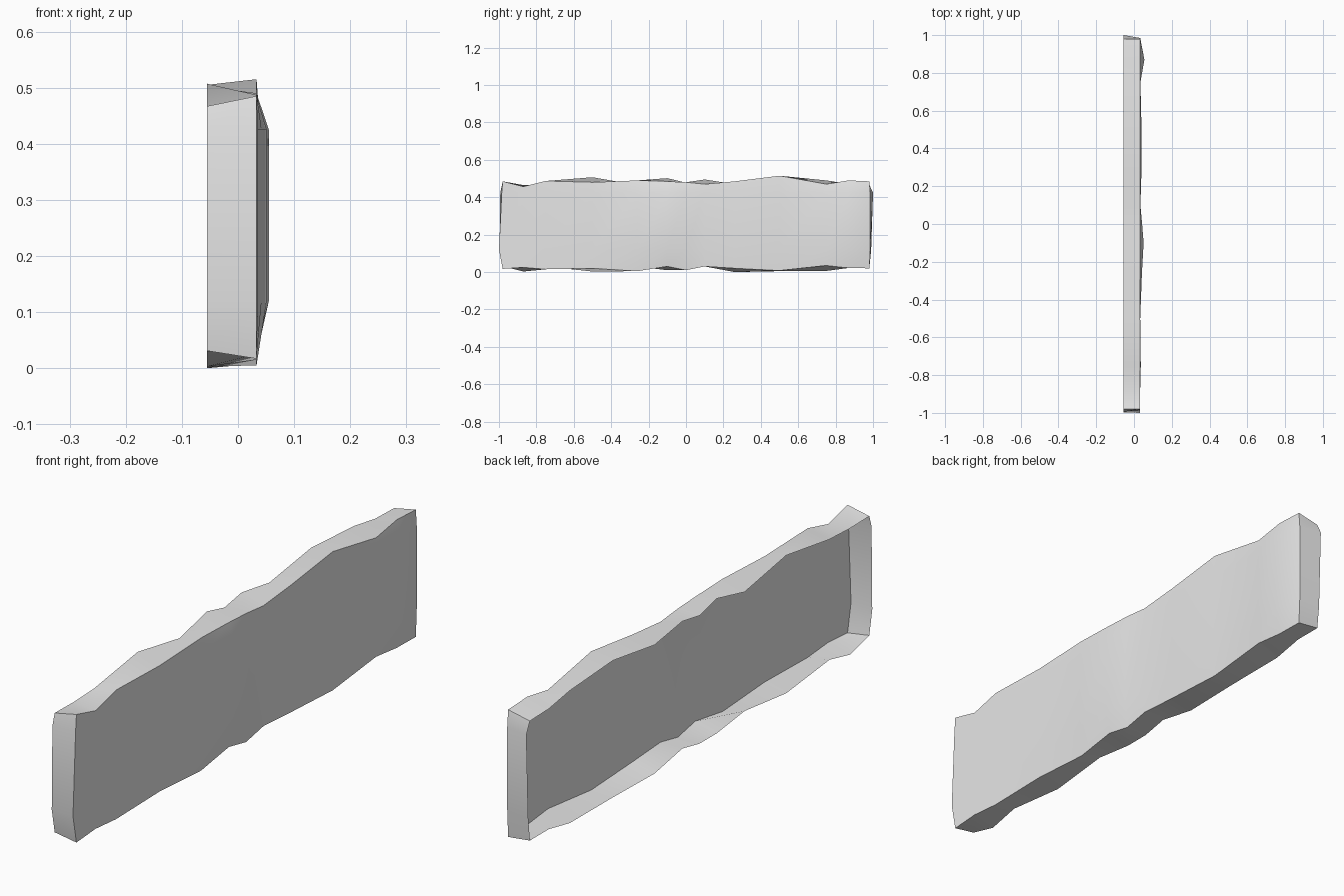
import bpy
import bmesh
import math

cube = bpy.data.objects.get("Cube")
if cube:
    bpy.data.objects.remove(cube, do_unlink=True)

BACK, FACE = -0.055, 0.033      # open back plane and worn face plane
LOW, HIGH = 0.12, 0.425         # heights of the two inner rows

# Worn sections along the slab:
# y, face bottom, face top, back bottom, back top, face bulge
SECTIONS = [
    (-.98, .017, .485, .031, .467, 0),
    (-.87, .025, .457, .003, .465, 0),
    (-.75, .015, .487, .03, .47, .003),
    (-.5, .02, .48, .003, .507, 0),
    (-.26, .005, .49, .03, .465, .009),
    (-.1, .03, .485, .01, .502, .018),
    (0, .01, .48, .01, .478, .01),
    (.1, .03, .47, .03, .495, .001),
    (.26, .02, .485, 0, .47, .006),
    (.5, .008, .515, .005, .505, .007),
    (.75, .035, .47, .006, .49, .001),
    (.87, .022, .49, .03, .47, .022),
    (.98, .02, .485, .03, .467, 0),
]

# Outward chips on the end edges: (face low, face high, back low, back high)
CHIPS = {-1: (.02, .005, .017, .013), 1: (.005, .005, .01, .02)}


def add_material(name, value):
    material = bpy.data.materials.new(name)
    material.use_nodes = True
    colour = (value, value, value, 1)
    material.diffuse_color = colour
    shader = material.node_tree.nodes["Principled BSDF"]
    shader.inputs["Base Color"].default_value = colour
    return material


def bridge(bm, first, second):
    """Join two equally long rows of vertices with quads."""
    for i in range(len(first) - 1):
        bm.faces.new((first[i], second[i], second[i + 1], first[i + 1]))


bm = bmesh.new()

# Front face: one column of four vertices per section
columns = []
for y, bottom, top, _, _, bulge in SECTIONS:
    end = 0
    if abs(y) > 0.9:
        end = 1 if y > 0 else -1
    low_chip, high_chip = CHIPS[end][:2] if end else (0, 0)
    columns.append([
        bm.verts.new((FACE, y, bottom)),
        bm.verts.new((FACE + bulge, y + end * low_chip, LOW)),
        bm.verts.new((FACE + bulge, y + end * high_chip, HIGH)),
        bm.verts.new((FACE, y, top)),
    ])
for first, second in zip(columns, columns[1:]):
    bridge(bm, first, second)

# Top and bottom strips reaching the open back
back_bottom = [bm.verts.new((BACK, s[0], s[3])) for s in SECTIONS]
back_top = [bm.verts.new((BACK, s[0], s[4])) for s in SECTIONS]
bridge(bm, back_bottom, [c[0] for c in columns])
bridge(bm, [c[-1] for c in columns], back_top)

# Chipped end strips
for end, index in ((-1, 0), (1, -1)):
    y = SECTIONS[index][0]
    low_chip, high_chip = CHIPS[end][2:]
    edge = [
        back_bottom[index],
        bm.verts.new((BACK, y + end * low_chip, LOW)),
        bm.verts.new((BACK, y + end * high_chip, HIGH)),
        back_top[index],
    ]
    if end < 0:
        bridge(bm, edge, columns[index])
    else:
        bridge(bm, columns[index], edge)

mesh = bpy.data.meshes.new("stone_slab")
bm.to_mesh(mesh)
bm.free()

slab = bpy.data.objects.new("stone_slab", mesh)
bpy.context.collection.objects.link(slab)
mesh.materials.append(add_material("pale_grey", 0.8))

# Soft worn face with crisp borders
bpy.ops.object.select_all(action="DESELECT")
slab.select_set(True)
bpy.context.view_layer.objects.active = slab
bpy.ops.object.shade_smooth_by_angle(angle=math.radians(35))
